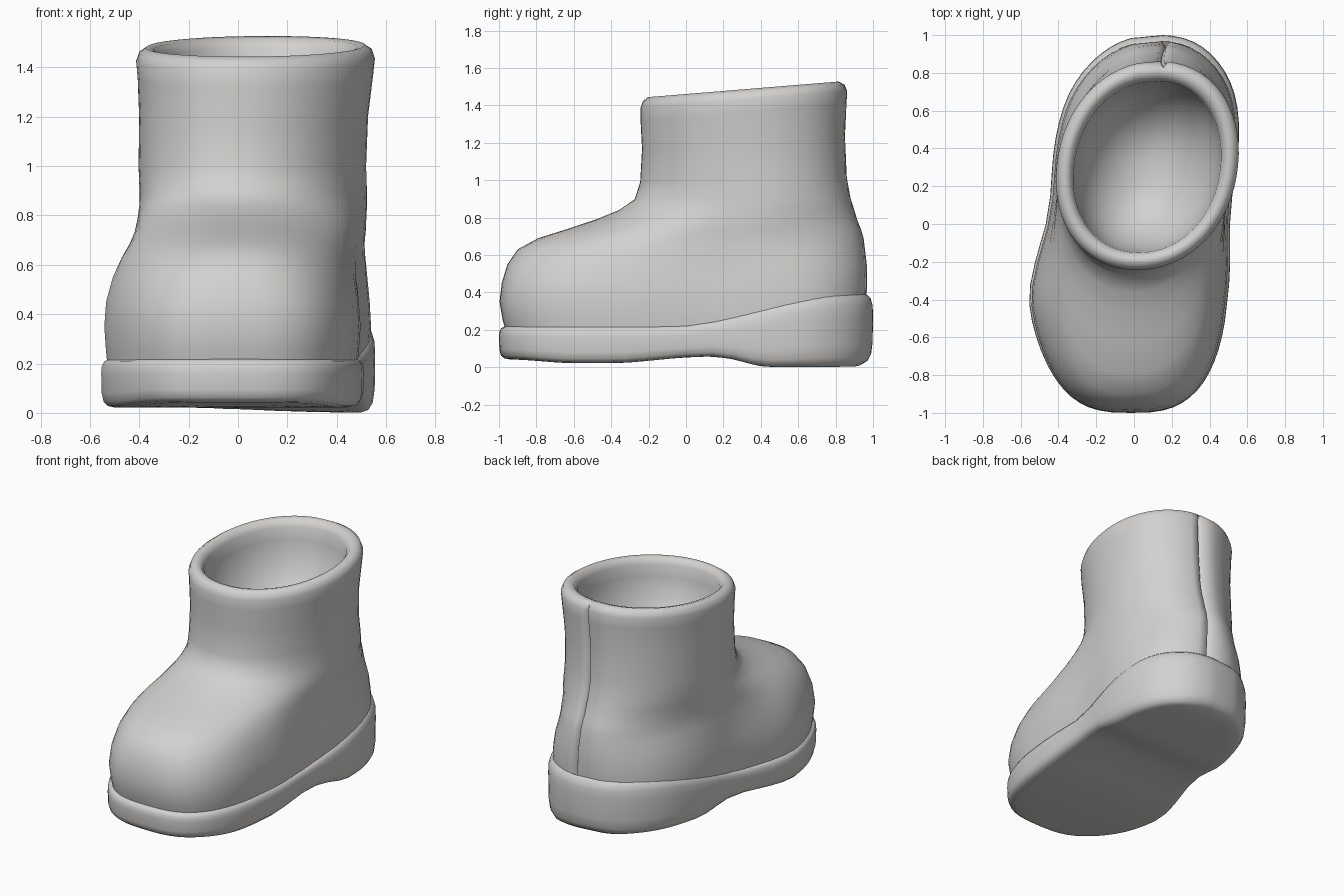
import bpy, bmesh, math

if "Cube" in bpy.data.objects:
    bpy.data.objects.remove(bpy.data.objects["Cube"], do_unlink=True)

rubber = bpy.data.materials.new("warm grey rubber")
rubber.use_nodes = True
GREY = (0.65, 0.64, 0.62, 1)
rubber.diffuse_color = GREY
rubber.node_tree.nodes["Principled BSDF"].inputs["Base Color"].default_value = GREY

SEGS = 64
BACK = SEGS // 4
angles = [2 * math.pi * i / SEGS for i in range(SEGS)]
# gather three points at the back seam so that the groove is narrow
for step in (-1, 0, 1):
    angles[BACK + step] = math.pi / 2 - 0.06 + 0.035 * step


def smooth(a, b, v):
    t = min(max((v - a) / (b - a), 0), 1)
    return t * t * (3 - 2 * t)


def bump(centre, width, v):
    return math.exp(-((v - centre) / width) ** 2)


def outline(front, back, half, power, foot=0.0, seam=0.0, heel=0.0):
    """Closed curve skewed to the heel; foot adds a waist, a blunt toe and an
    outer toe bulge, heel swells the inner side of the heel."""
    mid, reach = (front + back) / 2, (back - front) / 2
    pts = []
    for i, a in enumerate(angles):
        c, s = math.cos(a), math.sin(a)
        p = 2 / (power + 10 * foot if s < 0 else power)
        y = mid + reach * math.copysign(abs(s) ** p, s)
        w = half - foot * bump(0.08, 0.3, y) + 0.4 * foot * bump(0.75, 0.2, y)
        if c < 0:
            w += 0.75 * foot * bump(-0.4, 0.35, y)
        else:
            w += heel * bump(0.5, 0.35, y)
        x = 0.025 + 0.1 * max(y, -0.4) + w * math.copysign(abs(c) ** p, c)
        pts.append((x, y - seam if i == BACK else y))
    return pts


def loft(name, rings):
    """Skin a stack of rings and close the last one."""
    bm = bmesh.new()
    loops = [[bm.verts.new(p) for p in ring] for ring in rings]
    for a, b in zip(loops, loops[1:]):
        for i in range(SEGS):
            j = (i + 1) % SEGS
            bm.faces.new((a[i], a[j], b[j], b[i]))
    bm.faces.new(loops[-1])
    bmesh.ops.recalc_face_normals(bm, faces=bm.faces)
    mesh = bpy.data.meshes.new(name)
    bm.to_mesh(mesh)
    bm.free()
    mesh.materials.append(rubber)
    obj = bpy.data.objects.new(name, mesh)
    bpy.context.collection.objects.link(obj)
    bpy.ops.object.select_all(action="DESELECT")
    obj.select_set(True)
    bpy.context.view_layer.objects.active = obj
    bpy.ops.object.shade_smooth_by_angle(angle=math.radians(75))


# Upper: height, front, back, half width, roundness
profile = [
    (0.15, -0.95, 0.94, 0.495, 2.45),
    (0.25, -0.98, 0.955, 0.505, 2.45),
    (0.35, -0.997, 0.965, 0.512, 2.45),
    (0.45, -0.985, 0.968, 0.505, 2.4),
    (0.55, -0.955, 0.967, 0.487, 2.35),
    (0.63, -0.90, 0.957, 0.47, 2.25),
    (0.69, -0.79, 0.95, 0.455, 2.2),
    (0.74, -0.63, 0.935, 0.45, 2.15),
    (0.79, -0.48, 0.915, 0.447, 2.1),
    (0.84, -0.36, 0.90, 0.447, 2.1),
    (0.90, -0.275, 0.88, 0.45, 2.1),
    (1.0, -0.245, 0.86, 0.455, 2.1),
    (1.2, -0.235, 0.85, 0.46, 2.1),
    (1.36, -0.243, 0.858, 0.473, 2.1),
]
# Rolled rim: height, inset, seam depth
rim = [(1.43, 0.0, 0.035), (1.465, 0.012, 0.02), (1.485, 0.04, 0),
       (1.477, 0.07, 0), (1.44, 0.092, 0)]
# Rounded hollow inside
for k in range(1, 10):
    turn = math.radians(k * 9.5)
    rim.append((1.44 - 0.5 * math.sin(turn), 0.092 + 0.385 * (1 - math.cos(turn)), 0))


def leaned(pts, z):
    """Raise the ring towards the back and lean it sideways near the rim."""
    tilt = 0.045 * smooth(0.8, 1.4, z)
    lean = 0.015 * smooth(1.0, 1.4, z)
    return [(x + lean, y, z + tilt * (y - 0.3) / 0.55) for x, y in pts]


upper = []
for z, f, b, w, p in profile:
    foot = 0.045 * (1 - smooth(0.45, 0.8, z))
    heel = 0.025 * bump(0.75, 0.2, z)
    upper.append(leaned(outline(f, b, w, p, foot, 0.035, heel), z))
for z, inset, seam in rim:
    back = 0.862 - inset * 1.15
    upper.append(leaned(outline(-0.243 + inset, back, 0.48 - inset, 2.1, 0, seam), z))
loft("boot_upper", upper)


# Sole: top rises round the heel, underside arches ahead of the heel
def sole_top(y):
    return 0.215 + 0.165 * smooth(-0.1, 0.85, y)


def sole_bottom(x, y):
    arch = 0.035 * smooth(-0.4, 0.1, y) - 0.055 * smooth(0.15, 0.45, y)
    heel_slant = 0.025 * smooth(0.45, -0.4, x) * smooth(0.2, 0.5, y)
    ends = 0.02 * smooth(-0.6, -0.95, y) + 0.02 * smooth(0.9, 1.0, y)
    return 0.022 + arch + heel_slant + ends


def sole_ring(level, inset, scale=1.0):
    ring = []
    for x, y in outline(-1 + inset, 1 - inset, 0.525 - inset, 2.45, 0.045):
        x, y = x * scale, y * scale
        low = sole_bottom(x, y)
        ring.append((x, y, low + level * (sole_top(y) - low)))
    return ring


sole = [sole_ring(*r) for r in (
    (0.94, 0.07), (1.02, 0.032), (0.97, 0.013), (0.86, 0.002), (0.7, 0.0), (0.3, 0.002),
    (0.12, 0.01), (0.03, 0.028), (0.0, 0.055))]
sole += [sole_ring(0, 0.055, s / 10) for s in range(9, 0, -1)]
loft("boot_sole", sole)
